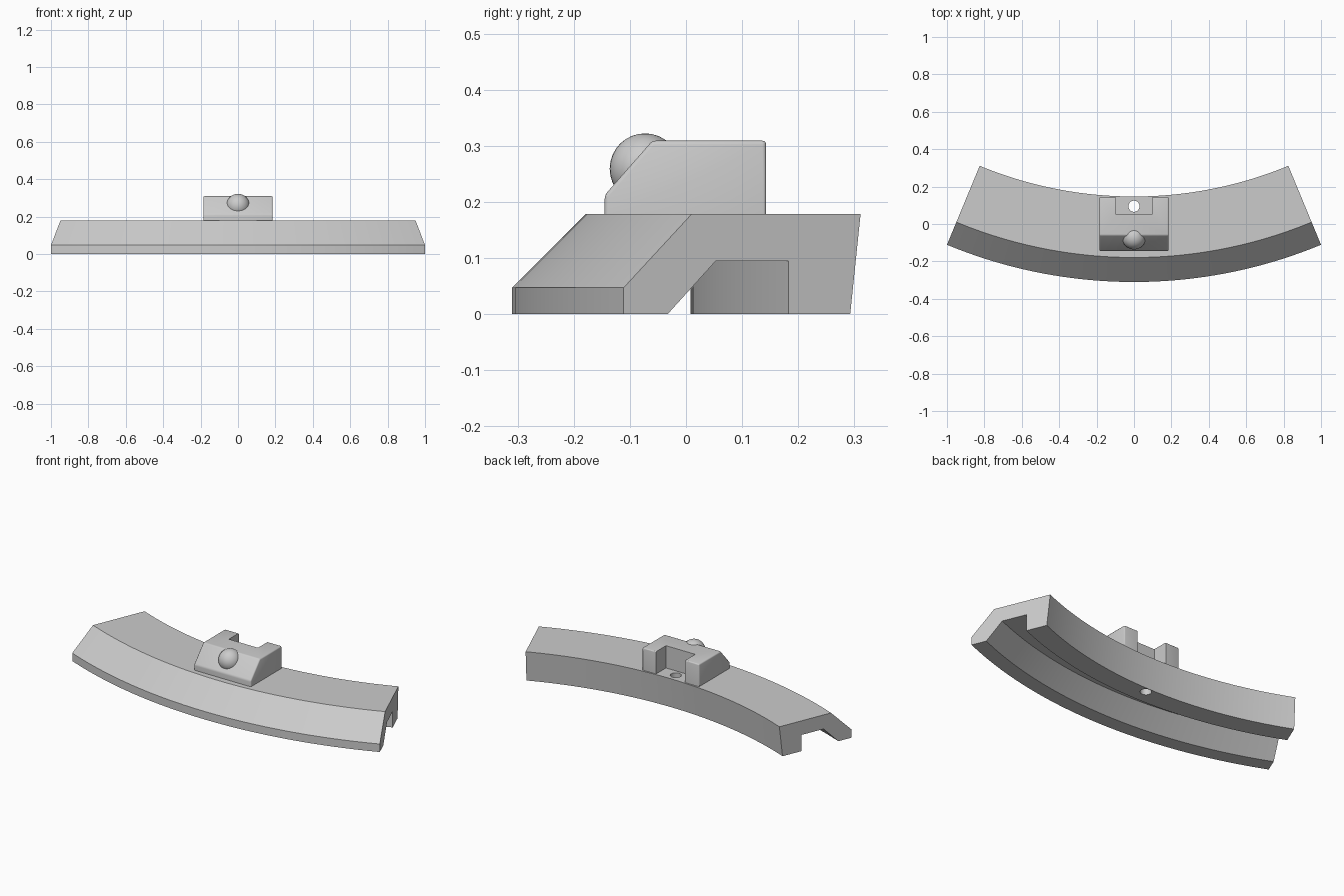
import bpy, bmesh, math

if "Cube" in bpy.data.objects:
    bpy.data.objects.remove(bpy.data.objects["Cube"])

HALF = math.radians(22.5)      # half sweep of the curved rail
CENTRE_Y = 2.303               # arc centre


def finish(name, bm):
    bmesh.ops.recalc_face_normals(bm, faces=bm.faces)
    me = bpy.data.meshes.new(name)
    bm.to_mesh(me)
    bm.free()
    ob = bpy.data.objects.new(name, me)
    bpy.context.collection.objects.link(ob)
    return ob


def loft(name, rings):
    """Skin a list of closed rings and cap both ends."""
    bm = bmesh.new()
    loops = [[bm.verts.new(p) for p in ring] for ring in rings]
    n = len(loops[0])
    for a, b in zip(loops, loops[1:]):
        for i in range(n):
            j = (i + 1) % n
            bm.faces.new((a[i], a[j], b[j], b[i]))
    bm.faces.new(loops[0])
    bm.faces.new(loops[-1])
    return finish(name, bm)


def activate(ob):
    bpy.ops.object.select_all(action='DESELECT')
    ob.select_set(True)
    bpy.context.view_layer.objects.active = ob


def cut(ob, cutter):
    activate(ob)
    m = ob.modifiers.new("cut", 'BOOLEAN')
    m.operation, m.solver, m.object = 'DIFFERENCE', 'EXACT', cutter
    bpy.ops.object.modifier_apply(modifier=m.name)
    bpy.data.objects.remove(cutter)


def smooth(ob):
    activate(ob)
    bpy.ops.object.shade_smooth_by_angle(angle=math.radians(30))


# Curved rail: (radius, z) section with a channel underneath
section = [(2.613, 0), (2.613, 0.047), (2.482, 0.178), (2.156, 0.178),
           (2.176, 0), (2.295, 0), (2.295, 0.095), (2.435, 0.095), (2.528, 0)]
SEG = 48
angles = [-HALF + 2 * HALF * i / SEG for i in range(SEG + 1)]
rail = loft("curved_rail", [[(r * math.sin(a), CENTRE_Y - r * math.cos(a), z)
                             for r, z in section] for a in angles])

# Pin hole through the back foot of the rail
bpy.ops.mesh.primitive_cylinder_add(vertices=32, radius=0.03, depth=0.6,
                                    location=(0, 0.095, 0.1))
cut(rail, bpy.context.object)
smooth(rail)

# Sight block with sloped front and softened edges
side = [(-0.145, 0.17), (-0.145, 0.212), (-0.06, 0.309), (0.143, 0.309), (0.143, 0.17)]
block = loft("mount_block", [[(x, y, z) for y, z in side] for x in (-0.185, 0.185)])
bm = bmesh.new()
bm.from_mesh(block.data)
edges = [e for e in bm.edges if max(v.co.z for v in e.verts) > 0.175]
bmesh.ops.bevel(bm, geom=edges, offset=0.007, segments=3, profile=0.5, affect='EDGES')
bm.to_mesh(block.data)
bm.free()

# Rear notch in the block
bpy.ops.mesh.primitive_cube_add(size=1, location=(0, 0.15, 0.25))
notch = bpy.context.object
notch.scale = (0.19, 0.2, 0.3)
cut(block, notch)
smooth(block)

# Ball set into the sloped face
bpy.ops.mesh.primitive_uv_sphere_add(segments=32, ring_count=16, radius=0.063,
                                     location=(0, -0.073, 0.259))
ball = bpy.context.object
ball.name = "ball_knob"
bpy.ops.object.shade_smooth()
